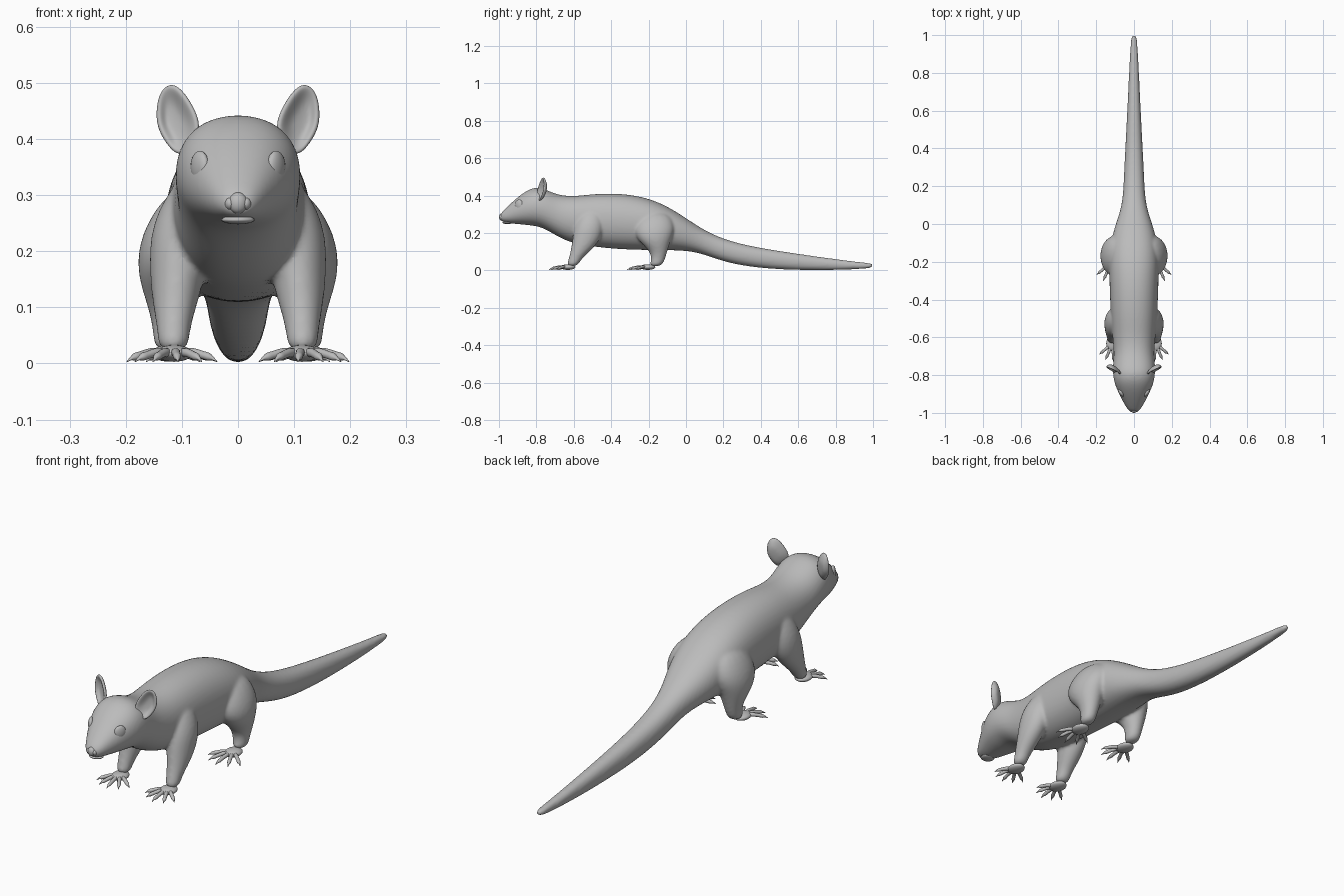
import bpy, bmesh, math
from mathutils import Vector, Matrix

old = bpy.data.objects.get("Cube")
if old:
    bpy.data.objects.remove(old, do_unlink=True)

# One plain grey fur material
fur = bpy.data.materials.new("grey_fur")
fur.use_nodes = True
GREY = (0.5, 0.5, 0.5, 1)
fur.diffuse_color = GREY
fur.node_tree.nodes["Principled BSDF"].inputs["Base Color"].default_value = GREY

X, Y, Z = Vector((1, 0, 0)), Vector((0, 1, 0)), Vector((0, 0, 1))


def loft(bm, rings, sides=16, power=2.0):
    """Skin closed rings given as (centre, half-axis u, half-axis v)."""
    loops = []
    for c, u, v in rings:
        loop = []
        for i in range(sides):
            a = 2 * math.pi * i / sides
            cu, sv = math.cos(a), math.sin(a)
            e = 2 / power
            p = c + u * math.copysign(abs(cu) ** e, cu) + v * math.copysign(abs(sv) ** e, sv)
            loop.append(bm.verts.new(p))
        loops.append(loop)
    for a, b in zip(loops, loops[1:]):
        for i in range(sides):
            j = (i + 1) % sides
            bm.faces.new((a[i], a[j], b[j], b[i]))
    bm.faces.new(loops[0][::-1])
    bm.faces.new(loops[-1])


def ball(bm, centre, size, turn=0.0):
    m = Matrix.Translation(centre) @ Matrix.Rotation(turn, 4, "Z") @ Matrix.Diagonal((*size, 1))
    bmesh.ops.create_uvsphere(bm, u_segments=20, v_segments=12, radius=1, matrix=m)


def finish(bm, name, subdiv=0, mirror=False):
    bmesh.ops.recalc_face_normals(bm, faces=bm.faces)
    for f in bm.faces:
        f.smooth = True
    me = bpy.data.meshes.new(name)
    bm.to_mesh(me)
    bm.free()
    me.materials.append(fur)
    ob = bpy.data.objects.new(name, me)
    bpy.context.collection.objects.link(ob)
    if mirror:
        m = ob.modifiers.new("mirror", "MIRROR")
        m.use_clip = False
        m.use_mirror_merge = False
    if subdiv:
        s = ob.modifiers.new("subdivide", "SUBSURF")
        s.levels = s.render_levels = subdiv
    return ob


# Head, torso and tail: y, half width, top, bottom
spine = [
    (-0.995, 0.022, 0.300, 0.268), (-0.975, 0.040, 0.322, 0.258),
    (-0.94, 0.060, 0.357, 0.250), (-0.89, 0.086, 0.402, 0.246),
    (-0.84, 0.107, 0.437, 0.240), (-0.79, 0.115, 0.450, 0.234),
    (-0.74, 0.113, 0.430, 0.213), (-0.68, 0.108, 0.405, 0.175),
    (-0.60, 0.116, 0.398, 0.140), (-0.50, 0.125, 0.412, 0.125),
    (-0.38, 0.130, 0.416, 0.112), (-0.26, 0.134, 0.404, 0.107),
    (-0.14, 0.134, 0.368, 0.106), (-0.03, 0.110, 0.303, 0.106),
    (0.06, 0.076, 0.240, 0.096), (0.14, 0.060, 0.195, 0.068),
    (0.24, 0.055, 0.156, 0.036), (0.38, 0.048, 0.124, 0.013),
    (0.55, 0.039, 0.097, 0.002), (0.75, 0.029, 0.068, 0.000),
    (0.92, 0.021, 0.046, 0.006), (0.985, 0.016, 0.040, 0.012),
    (1.0, 0.010, 0.034, 0.018),
]
# Limbs: x, y, z, half width, half depth
foreleg = [
    (0.07, -0.50, 0.34, 0.035, 0.050), (0.100, -0.515, 0.25, 0.058, 0.080),
    (0.107, -0.53, 0.17, 0.052, 0.078), (0.112, -0.56, 0.11, 0.042, 0.056),
    (0.115, -0.595, 0.06, 0.029, 0.034), (0.115, -0.61, 0.02, 0.029, 0.030),
]
hindleg = [
    (0.07, -0.16, 0.32, 0.050, 0.070), (0.106, -0.17, 0.23, 0.072, 0.120),
    (0.118, -0.17, 0.16, 0.064, 0.090), (0.120, -0.147, 0.11, 0.044, 0.050),
    (0.121, -0.147, 0.06, 0.030, 0.036), (0.122, -0.165, 0.02, 0.030, 0.036),
]

bm = bmesh.new()
loft(bm, [(Vector((0, y, (t + b) / 2)), X * w, Z * ((t - b) / 2))
          for y, w, t, b in spine], power=2.2)
for side in (1, -1):
    for leg in (foreleg, hindleg):
        loft(bm, [(Vector((side * x, y, z)), X * w, Y * d) for x, y, z, w, d in leg])
body = finish(bm, "body", subdiv=2)
blend = body.modifiers.new("blend", "REMESH")
blend.mode = "VOXEL"
blend.voxel_size = 0.007
blend.use_smooth_shade = True
soft = body.modifiers.new("soften", "SMOOTH")
soft.factor, soft.iterations = 0.5, 7


# Feet: a palm and five fanned, arched toes ending in claws
def foot(name, x, y, reach):
    bm = bmesh.new()
    ball(bm, (x, y, 0.018), (0.034, 0.042, 0.015))
    for i in range(5):
        a = math.radians(-58 + 27 * i)
        d = Vector((math.sin(a), -math.cos(a), 0))
        across = d.cross(Z)
        start = Vector((x, y, 0)) + d * 0.015
        length = reach * (1 - 0.06 * abs(i - 2))
        steps = [(0, 0.018, 0.009), (0.35, 0.021, 0.009), (0.62, 0.014, 0.0075),
                 (0.76, 0.012, 0.009), (0.83, 0.011, 0.004), (1, 0.002, 0.001)]
        loft(bm, [(start + d * length * s + Z * h, across * r, Z * r) for s, h, r in steps], sides=8)
    return finish(bm, name, subdiv=1, mirror=True)


foot("front_feet", 0.114, -0.632, 0.088)
foot("hind_feet", 0.122, -0.205, 0.098)

# Ears: cupped leaf shapes, opening forward and outward
outline = [(0.066, 0.425), (0.083, 0.462), (0.104, 0.493), (0.124, 0.500), (0.140, 0.483),
           (0.145, 0.455), (0.144, 0.423), (0.128, 0.393), (0.108, 0.368), (0.078, 0.380)]
bm = bmesh.new()
mid = Vector((0.112, 0, 0.430))
loops = []
for k in (1.0, 0.72, 0.4):
    loop = []
    for x, z in outline:
        px, pz = mid.x + (x - mid.x) * k, mid.z + (z - mid.z) * k
        y = -0.79 + 0.45 * (px - 0.08) + 0.10 * (pz - 0.43) + 0.026 * (1 - k * k)
        loop.append(bm.verts.new((px, y, pz)))
    loops.append(loop)
n = len(outline)
for a, b in zip(loops, loops[1:]):
    for i in range(n):
        bm.faces.new((a[i], a[(i + 1) % n], b[(i + 1) % n], b[i]))
bm.faces.new(loops[-1])
ears = finish(bm, "ears", mirror=True)
thick = ears.modifiers.new("thickness", "SOLIDIFY")
thick.thickness, thick.offset = 0.012, 0
sub = ears.modifiers.new("subdivide", "SUBSURF")
sub.levels = sub.render_levels = 2

# Eyes: shallow discs lying on the sides of the face
bm = bmesh.new()
ball(bm, (0.068, -0.893, 0.350), (0.012, 0.025, 0.029), turn=math.radians(-32))
finish(bm, "eyes", mirror=True)

# Nose: a centre bulb with a wing at each side
bm = bmesh.new()
ball(bm, (0, -0.986, 0.286), (0.017, 0.014, 0.019))
for side in (1, -1):
    ball(bm, (side * 0.014, -0.982, 0.285), (0.010, 0.014, 0.012))
finish(bm, "nose")

# Lower lip
bm = bmesh.new()
ball(bm, (0, -0.955, 0.256), (0.030, 0.026, 0.008))
finish(bm, "lower_lip")
